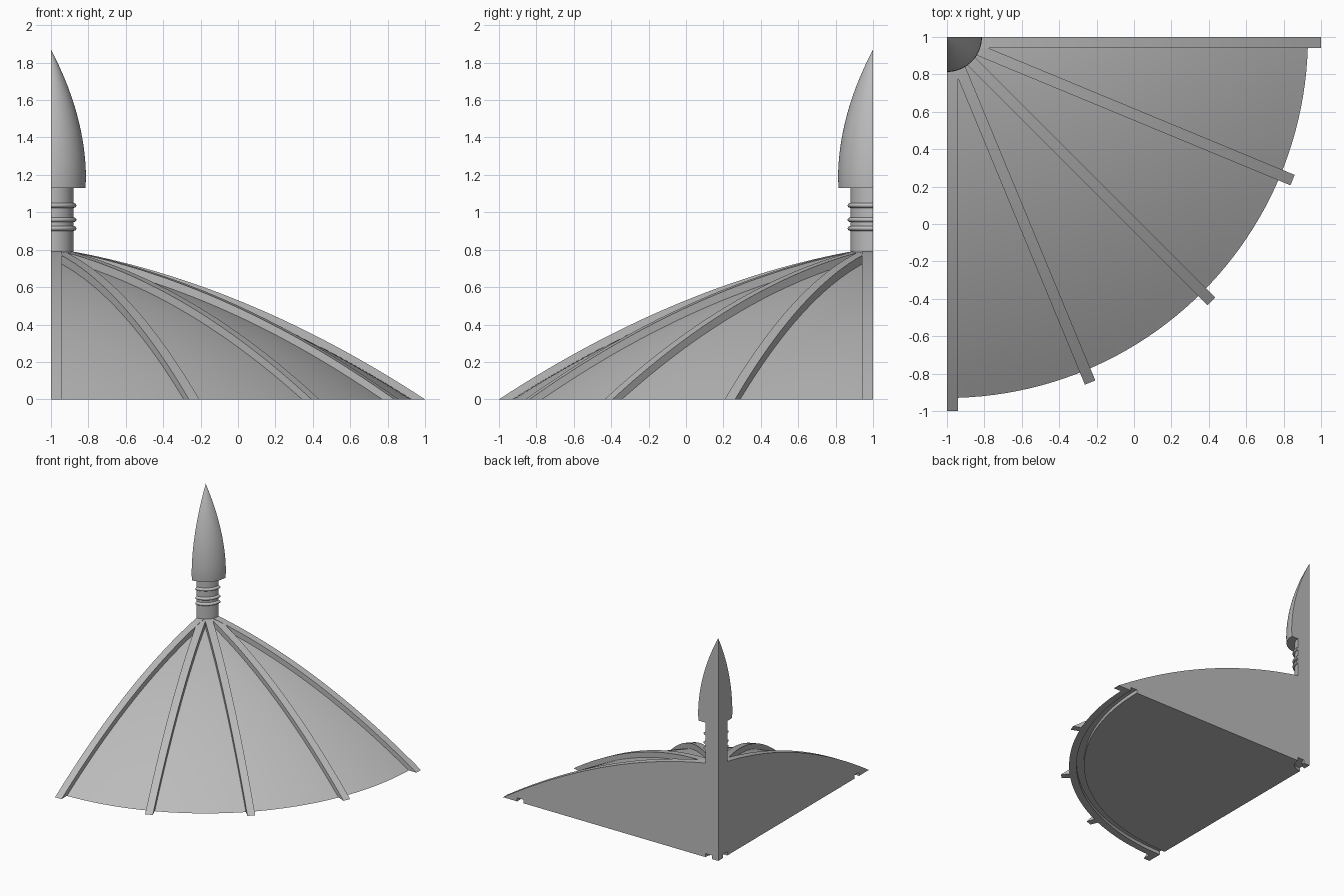
import bpy, bmesh, math
from mathutils import Matrix, Vector

cube = bpy.data.objects.get("Cube")
if cube:
    bpy.data.objects.remove(cube)

stone = bpy.data.materials.new("grey stone")
stone.use_nodes = True
stone.diffuse_color = (0.5, 0.5, 0.5, 1)
stone.node_tree.nodes["Principled BSDF"].inputs["Base Color"].default_value = (0.5, 0.5, 0.5, 1)

AXIS = Vector((-1, 1, 0))   # the roof is a quarter turn about this corner
NECK, RIM, TOP = 0.12, 2.0, 0.79
RIB_W, DROP = 0.06, 0.046


def finish(name, bm, angle=30):
    bmesh.ops.remove_doubles(bm, verts=bm.verts, dist=1e-5)
    bmesh.ops.recalc_face_normals(bm, faces=bm.faces)
    mesh = bpy.data.meshes.new(name)
    bm.to_mesh(mesh)
    bm.free()
    mesh.materials.append(stone)
    ob = bpy.data.objects.new(name, mesh)
    ob.location = AXIS
    bpy.context.collection.objects.link(ob)
    bpy.ops.object.select_all(action='DESELECT')
    ob.select_set(True)
    bpy.context.view_layer.objects.active = ob
    bpy.ops.object.shade_smooth_by_angle(angle=math.radians(angle))
    return ob


def quarter_turn(name, profile, steps=48):
    """Sweep a closed (radius, height) outline through the front right quarter."""
    bm = bmesh.new()
    rings = []
    for i in range(steps + 1):
        a = -math.pi / 2 * i / steps
        c, s = math.cos(a), math.sin(a)
        rings.append([bm.verts.new((r * c, r * s, z)) for r, z in profile])
    n = len(profile)
    for a, b in zip(rings, rings[1:]):
        for j in range(n):
            k = (j + 1) % n
            if profile[j][0] == 0 and profile[k][0] == 0:
                continue
            bm.faces.new((a[j], a[k], b[k], b[j]))
    bm.faces.new(rings[0])
    bm.faces.new(rings[-1])
    return finish(name, bm)


def roof_height(r):
    t = (r - NECK) / (RIM - NECK)
    return TOP if t < 0 else TOP * (1 - t) + 0.44 * t * (1 - t)


def curve(r0, r1, drop=0.0, n=32):
    radii = [r0 + (r1 - r0) * i / n for i in range(n + 1)]
    return [(r, max(0.0, roof_height(r) - drop)) for r in radii]


# Solid roof with a drip groove and a small centre groove underneath
grooves = [(1.87, 0), (1.87, 0.03), (1.81, 0.03), (1.81, 0),
           (0.12, 0), (0.12, 0.03), (0.06, 0.03), (0.06, 0)]
quarter_turn("roof_shell", [(0, 0), (0, TOP - DROP)] + curve(NECK, 1.93, DROP) + grooves)


# Ribs: curved bars standing proud of the roof
def rib(name, angle, side_shift, start):
    outline = curve(start, RIM) + curve(start, 1.92, DROP + 0.005)[::-1]
    bm = bmesh.new()
    low, high = [[bm.verts.new((r, side_shift + w, z)) for r, z in outline]
                 for w in (-RIB_W / 2, RIB_W / 2)]
    for j in range(len(outline)):
        k = (j + 1) % len(outline)
        bm.faces.new((low[j], low[k], high[k], high[j]))
    bm.faces.new(low)
    bm.faces.new(high)
    bm.transform(Matrix.Rotation(math.radians(angle), 4, 'Z'))
    finish(name, bm)


rib("back_edge_rib", 0, -RIB_W / 2, 0.0)
rib("right_edge_rib", -90, RIB_W / 2, 0.0)
for i in range(1, 4):
    rib(f"middle_rib_{i}", -22.5 * i, 0, 0.1)

# Finial: neck, three rings and a pointed tip
quarter_turn("finial_neck", [(0, TOP - 0.06), (NECK, TOP - 0.06), (NECK, 1.13), (0, 1.13)], 24)
for i, z in enumerate((0.914, 0.96, 1.037)):
    bead = [(NECK + 0.016 * math.sin(a), z - 0.013 * math.cos(a))
            for a in (math.pi * k / 8 for k in range(9))]
    quarter_turn(f"finial_ring_{i + 1}", [(0.1, z - 0.013)] + bead + [(0.1, z + 0.013)], 24)

ogive = [(0.187 * (1 - u ** 1.95), 1.18 + 0.69 * u) for u in (k / 16 for k in range(16))]
quarter_turn("finial_tip", [(0, 1.13), (0.184, 1.13)] + ogive + [(0, 1.87)], 32)
